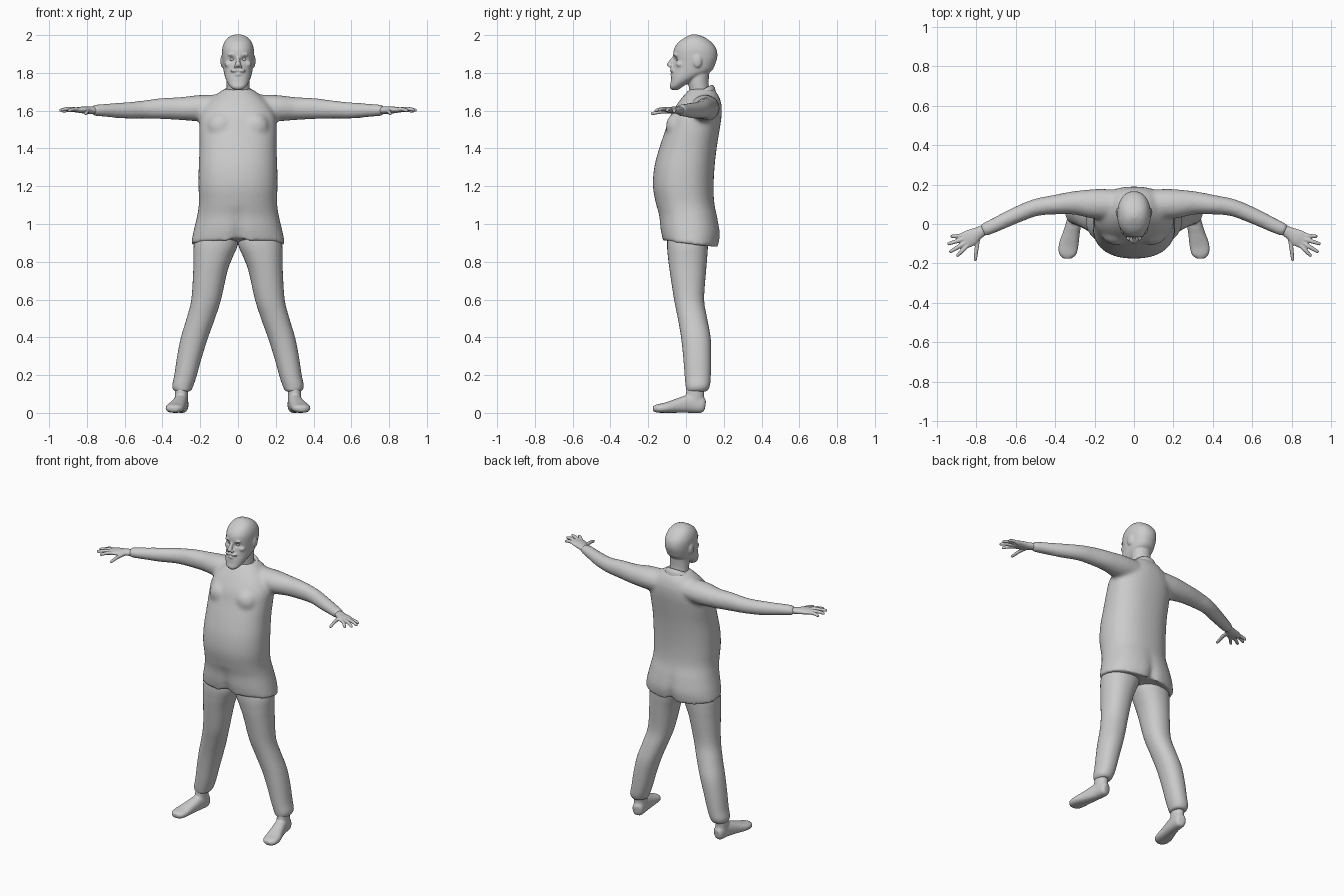
import bpy, bmesh
from math import sin, cos, pi, exp, copysign
from mathutils import Vector, Matrix

UP = Vector((0, 0, 1))


def spline(rows, steps=5):
    """Catmull-Rom interpolation of tuples."""
    out, n = [], len(rows)
    for i in range(n - 1):
        p = [rows[max(0, min(n - 1, i + k))] for k in (-1, 0, 1, 2)]
        for s in range(steps):
            t = s / steps
            out.append(tuple(0.5 * (2 * b + (c - a) * t + (2 * a - 5 * b + 4 * c - d) * t * t
                                    + (3 * b - a - 3 * c + d) * t ** 3) for a, b, c, d in zip(*p)))
    return out + [tuple(rows[-1])]


def skin(bm, frames, power=2.0, seg=36, cap=True):
    """Bridge rings given as (centre, axis a, axis b)."""
    loops = []
    for c, a, b in frames:
        loop = []
        for i in range(seg):
            u, v = cos(2 * pi * i / seg), sin(2 * pi * i / seg)
            u, v = (copysign(abs(w) ** (2 / power), w) for w in (u, v))
            loop.append(bm.verts.new(c + a * u + b * v))
        loops.append(loop)
    for p, q in zip(loops, loops[1:]):
        for i in range(seg):
            j = (i + 1) % seg
            bm.faces.new((p[i], p[j], q[j], q[i]))
    if cap:
        bm.faces.new(loops[0][::-1])
        bm.faces.new(loops[-1])
    return [v for l in loops for v in l]


def stack(bm, rows, s=1, tilt=0.0, **kw):
    """Level rings: (z, x0, x1, y front, y back); tilt raises the back."""
    return skin(bm, [(Vector((s * (x0 + x1) / 2, (y0 + y1) / 2, z)), Vector(((x1 - x0) / 2, 0, 0)),
                      Vector((0, (y1 - y0) / 2, tilt))) for z, x0, x1, y0, y1 in spline(rows)], **kw)


def tube(bm, pts, s=1, **kw):
    """Path rings: (x, y, z, half width, half height)."""
    rows = spline(pts)
    cs = [Vector((s * r[0], r[1], r[2])) for r in rows]
    frames = []
    for i, r in enumerate(rows):
        t = cs[min(i + 1, len(cs) - 1)] - cs[max(i - 1, 0)]
        side = t.cross(UP).normalized()
        frames.append((cs[i], side * r[3], side.cross(t).normalized() * r[4]))
    return skin(bm, frames, **kw)


def ball(bm, loc, rad):
    bmesh.ops.create_uvsphere(bm, u_segments=24, v_segments=14, radius=1,
                              matrix=Matrix.Translation(loc) @ Matrix.Diagonal((*rad, 1)))


def finish(name, bm, voxel=0, smooth=0):
    bmesh.ops.recalc_face_normals(bm, faces=bm.faces)
    me = bpy.data.meshes.new(name)
    bm.to_mesh(me)
    bm.free()
    me.polygons.foreach_set("use_smooth", [True] * len(me.polygons))
    ob = bpy.data.objects.new(name, me)
    bpy.context.collection.objects.link(ob)
    if voxel:
        m = ob.modifiers.new("blend", 'REMESH')
        m.mode, m.voxel_size, m.use_smooth_shade = 'VOXEL', voxel, True
    if smooth:
        m = ob.modifiers.new("soften", 'SMOOTH')
        m.factor, m.iterations = 0.5, smooth
    return ob


def sym(z, w, y0, y1):
    return (z, -w, w, y0, y1)


# shirt: torso, chest and sleeves blended together
bm = bmesh.new()
torso = stack(bm, [sym(*r) for r in (
    (.895, .249, -.125, .172), (.96, .236, -.138, .182), (1.04, .217, -.145, .168),
    (1.11, .207, -.16, .15), (1.2, .209, -.175, .146), (1.3, .208, -.168, .151),
    (1.4, .204, -.142, .162), (1.5, .205, -.108, .178), (1.57, .2, -.085, .188),
    (1.63, .17, -.05, .188), (1.68, .12, -.012, .172), (1.715, .075, .02, .145))], power=2.3, seg=64)
for v in torso:
    low = max(0, min(1, (1.1 - v.co.z) / .2))
    v.co.z -= .02 * low * (v.co.y / .17)                       # hem drops at the back
    groove = exp(-(v.co.x / .03) ** 2) * low
    v.co.y -= copysign(.02, v.co.y) * groove                   # centre folds
    v.co.z += .015 * groove
for s in (-1, 1):
    ball(bm, (s * .09, -.045, 1.515), (.075, .062, .075))
    tube(bm, [(.06, .1, 1.615, .075, .07), (.2, .102, 1.613, .075, .07), (.3, .107, 1.611, .06, .061),
              (.4, .098, 1.611, .05, .056), (.5, .083, 1.606, .044, .048), (.6, .044, 1.601, .041, .043),
              (.7, -.003, 1.602, .037, .035), (.755, -.028, 1.602, .034, .03),
              (.77, -.035, 1.602, .028, .025)], s)
finish("shirt", bm, .011, 7)

# collar: folded band, lower at the front
bm = bmesh.new()
stack(bm, [sym(*r) for r in ((1.655, .1, -.012, .16), (1.69, .086, .0, .152), (1.705, .07, .012, .138),
                             (1.695, .062, .018, .13), (1.655, .062, .018, .13))], tilt=.032, cap=False)
finish("collar", bm)

# head with beard, nose, ears and neck
bm = bmesh.new()
head = stack(bm, [sym(*r) for r in (
    (1.71, .02, -.076, -.04), (1.725, .04, -.086, -.02), (1.75, .057, -.081, .02), (1.78, .069, -.078, .08),
    (1.81, .076, -.073, .135), (1.85, .081, -.066, .156), (1.89, .084, -.068, .166), (1.93, .083, -.062, .159),
    (1.965, .071, -.037, .132), (1.99, .048, .0, .095), (2.003, .015, .03, .058))], power=2.2, seg=64)
for v in head:                                                 # eye sockets
    if v.co.y < 0:
        v.co.y += .016 * exp(-((abs(v.co.x) - .031) / .017) ** 2 - ((v.co.z - 1.871) / .013) ** 2)
stack(bm, [sym(*r) for r in ((1.6, .06, .02, .14), (1.7, .06, .018, .125), (1.75, .06, .012, .12),
                             (1.82, .06, .012, .125))])
tube(bm, [(0, -.055, 1.892, .009, .008), (0, -.072, 1.868, .01, .011), (0, -.088, 1.845, .014, .013),
          (0, -.09, 1.834, .012, .008)])
ball(bm, (0, -.076, 1.791), (.02, .008, .006))
for s in (-1, 1):
    ball(bm, (s * .013, -.08, 1.835), (.01, .012, .008))
    ball(bm, (s * .03, -.055, 1.896), (.026, .012, .007))
    ball(bm, (s * .018, -.073, 1.812), (.024, .013, .008))
    ball(bm, (s * .05, -.03, 1.845), (.022, .022, .017))
    ball(bm, (s * .083, .06, 1.862), (.01, .024, .034))
finish("head", bm, .0055, 3)

# eyes
bm = bmesh.new()
for s in (-1, 1):
    ball(bm, (s * .031, -.042, 1.872), (.013, .012, .01))
finish("eyes", bm)

# trouser legs
for s, side in ((-1, "right"), (1, "left")):
    bm = bmesh.new()
    stack(bm, [(1.0, .01, .2, -.09, .12), (.9, .0, .232, -.1, .117), (.82, .03, .236, -.095, .112),
               (.75, .056, .237, -.086, .106), (.6, .09, .247, -.063, .096), (.5, .122, .272, -.043, .112),
               (.4, .158, .302, -.026, .13), (.3, .19, .322, -.015, .133), (.2, .218, .337, -.007, .131),
               (.145, .236, .348, -.002, .126), (.118, .25, .338, .004, .112), (.112, .27, .32, .02, .09)],
          s, power=2.2)
    finish(side + "_trouser_leg", bm)

    # foot and ankle
    bm = bmesh.new()
    tube(bm, [(.293, .1, .04, .018, .026), (.296, .084, .042, .034, .042), (.303, .02, .048, .037, .048),
              (.318, -.05, .037, .043, .037), (.332, -.11, .027, .05, .027), (.337, -.152, .023, .044, .022),
              (.338, -.175, .021, .022, .014)], s, power=2.4)
    stack(bm, [(.03, .265, .335, .015, .094), (.09, .264, .335, .0, .096), (.17, .26, .336, .008, .1)], s)
    finish(side + "_foot", bm, .007, 4)

    # hand with fingers and thumb
    bm = bmesh.new()
    tube(bm, [(.74, -.02, 1.602, .024, .02), (.79, -.046, 1.602, .031, .019),
              (.83, -.07, 1.604, .043, .017), (.864, -.086, 1.604, .041, .012)], s)
    for a, b in (((.855, -.058, 1.602), (.93, -.063, 1.597)), ((.86, -.075, 1.606), (.946, -.102, 1.602)),
                 ((.855, -.095, 1.606), (.936, -.143, 1.604)), ((.84, -.104, 1.604), (.899, -.164, 1.6)),
                 ((.79, -.06, 1.596), (.806, -.187, 1.584))):
        a, b = Vector(a), Vector(b)
        mid = (a + b) / 2 + UP * .005
        tube(bm, [(*a, .012, .012), (*mid, .0105, .0105), (*(a.lerp(b, .93)), .0085, .0085),
                  (*b, .004, .004)], s, seg=16)
    finish(side + "_hand", bm, .004, 2)
